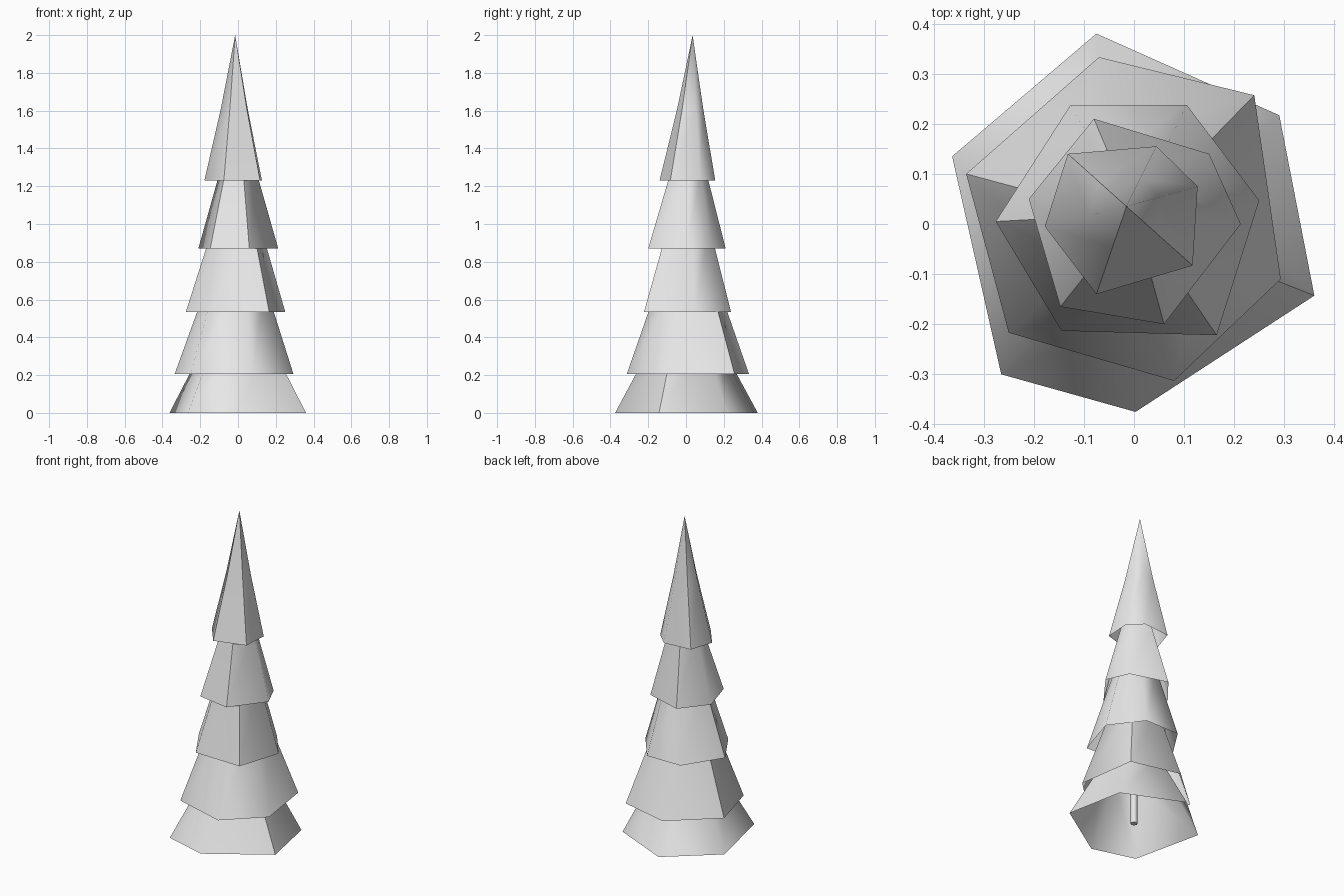
import bpy
import bmesh
import math
from mathutils import Vector

cube = bpy.data.objects.get("Cube")
if cube:
    bpy.data.objects.remove(cube)

grey = bpy.data.materials.new("light_grey")
grey.use_nodes = True
colour = (0.8, 0.8, 0.8, 1)
grey.diffuse_color = colour
grey.node_tree.nodes["Principled BSDF"].inputs["Base Color"].default_value = colour


def finish(obj):
    obj.data.materials.append(grey)
    bpy.ops.object.select_all(action="DESELECT")
    obj.select_set(True)
    bpy.context.view_layer.objects.active = obj
    bpy.ops.object.shade_smooth_by_angle(angle=math.radians(60))


def foliage_tier(name, rim, base, apex):
    """Open, uneven hexagonal cone with one ring between rim and tip."""
    bm = bmesh.new()
    tip_point = Vector(apex)
    low = [bm.verts.new((x, y, base)) for x, y in rim]
    ring = []
    for v in low:
        p = v.co.lerp(tip_point, 0.53)
        p.z = base + (apex[2] - base) * 0.49
        ring.append(bm.verts.new(p))
    tip = bm.verts.new(tip_point)
    for i in range(len(rim)):
        j = (i + 1) % len(rim)
        bm.faces.new((low[i], low[j], ring[j], ring[i]))
        bm.faces.new((ring[i], ring[j], tip))
    mesh = bpy.data.meshes.new(name)
    bm.to_mesh(mesh)
    bm.free()
    obj = bpy.data.objects.new(name, mesh)
    bpy.context.collection.objects.link(obj)
    finish(obj)


# Rims run counter-clockwise, each tier turned and bent a little differently
foliage_tier("foliage_bottom",
             [(-.075, .38), (-.363, .135), (-.265, -.30), (.003, -.375), (.36, -.143), (.29, .217)],
             0, (0, 0, .76))
foliage_tier("foliage_lower",
             [(-.07, .333), (-.335, .10), (-.25, -.217), (.08, -.313), (.293, -.11), (.24, .257)],
             .207, (0, .01, 1.21))
foliage_tier("foliage_middle",
             [(-.127, .237), (-.276, .005), (-.145, -.213), (.165, -.222), (.25, .047), (.105, .238)],
             .535, (0, .02, 1.47))
foliage_tier("foliage_upper",
             [(-.08, .21), (-.21, .05), (-.147, -.165), (.06, -.20), (.213, 0), (.15, .14)],
             .87, (0, .02, 1.68))
foliage_tier("foliage_top",
             [(-.132, .14), (-.178, -.005), (-.075, -.14), (.117, -.083), (.127, .075), (.045, .155)],
             1.23, (-.015, .035, 2))

# Thin trunk hidden inside the foliage
bpy.ops.mesh.primitive_cylinder_add(vertices=8, radius=.02, depth=1.2, location=(0, 0, .6))
trunk = bpy.context.object
trunk.name = "trunk"
finish(trunk)
